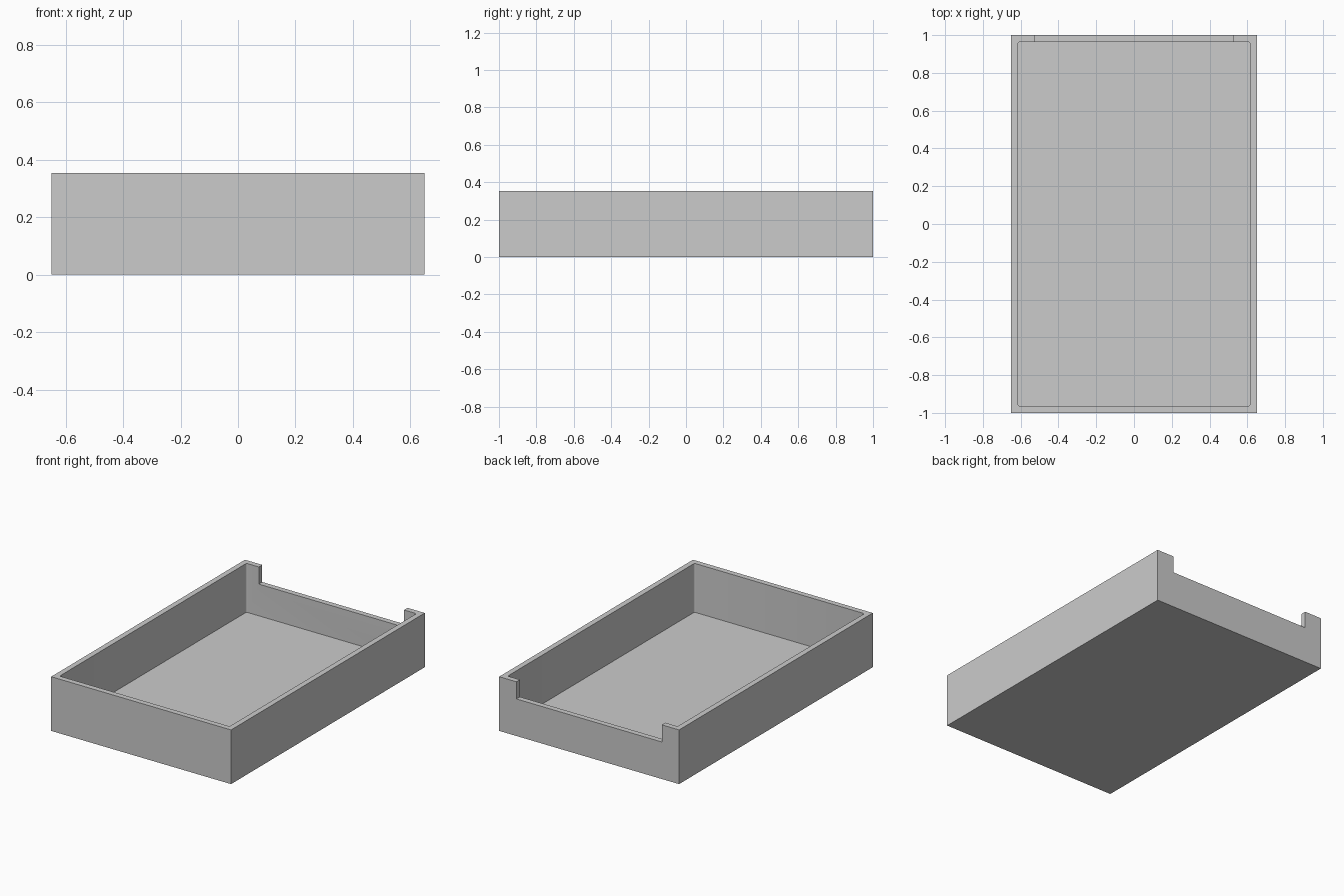
import bpy
import bmesh

default = bpy.data.objects.get("Cube")
if default:
    bpy.data.objects.remove(default, do_unlink=True)

WIDTH, LENGTH, HEIGHT = 1.3, 2.0, 0.354
WALL, FLOOR = 0.036, 0.035
NOTCH_WIDTH, NOTCH_Z = 1.05, 0.242

grey = bpy.data.materials.new("light grey")
grey.use_nodes = True
colour = (0.6, 0.6, 0.6, 1)
grey.diffuse_color = colour
grey.node_tree.nodes["Principled BSDF"].inputs["Base Color"].default_value = colour


def box(name, size, centre, corner=0):
    """Box with optionally rounded upright edges."""
    bm = bmesh.new()
    bmesh.ops.create_cube(bm, size=1)
    bmesh.ops.scale(bm, vec=size, verts=bm.verts)
    bmesh.ops.translate(bm, vec=centre, verts=bm.verts)
    if corner:
        upright = [e for e in bm.edges
                   if abs(e.verts[0].co.z - e.verts[1].co.z) > 0.01]
        bmesh.ops.bevel(bm, geom=upright, offset=corner, segments=4,
                        profile=0.5, affect='EDGES')
    mesh = bpy.data.meshes.new(name)
    bm.to_mesh(mesh)
    bm.free()
    obj = bpy.data.objects.new(name, mesh)
    bpy.context.collection.objects.link(obj)
    mesh.materials.append(grey)
    return obj


# Solid block that becomes the open tray
tray = box("tray", (WIDTH, LENGTH, HEIGHT), (0, 0, HEIGHT / 2))

# Hollow inside, and the low opening in the back wall
cutters = [
    box("cavity_cutter", (WIDTH - 2 * WALL, LENGTH - 2 * WALL, HEIGHT),
        (0, 0, FLOOR + HEIGHT / 2), corner=0.01),
    box("notch_cutter", (NOTCH_WIDTH, 4 * WALL, HEIGHT),
        (0, LENGTH / 2, NOTCH_Z + HEIGHT / 2)),
]
for cutter in cutters:
    cut = tray.modifiers.new(cutter.name, 'BOOLEAN')
    cut.operation = 'DIFFERENCE'
    cut.solver = 'EXACT'
    cut.object = cutter
    bpy.context.view_layer.objects.active = tray
    bpy.ops.object.modifier_apply(modifier=cut.name)
for cutter in cutters:
    bpy.data.objects.remove(cutter, do_unlink=True)

# Flat walls with smooth inner corners
bpy.ops.object.select_all(action='DESELECT')
tray.select_set(True)
bpy.context.view_layer.objects.active = tray
bpy.ops.object.shade_smooth_by_angle(angle=0.6)
